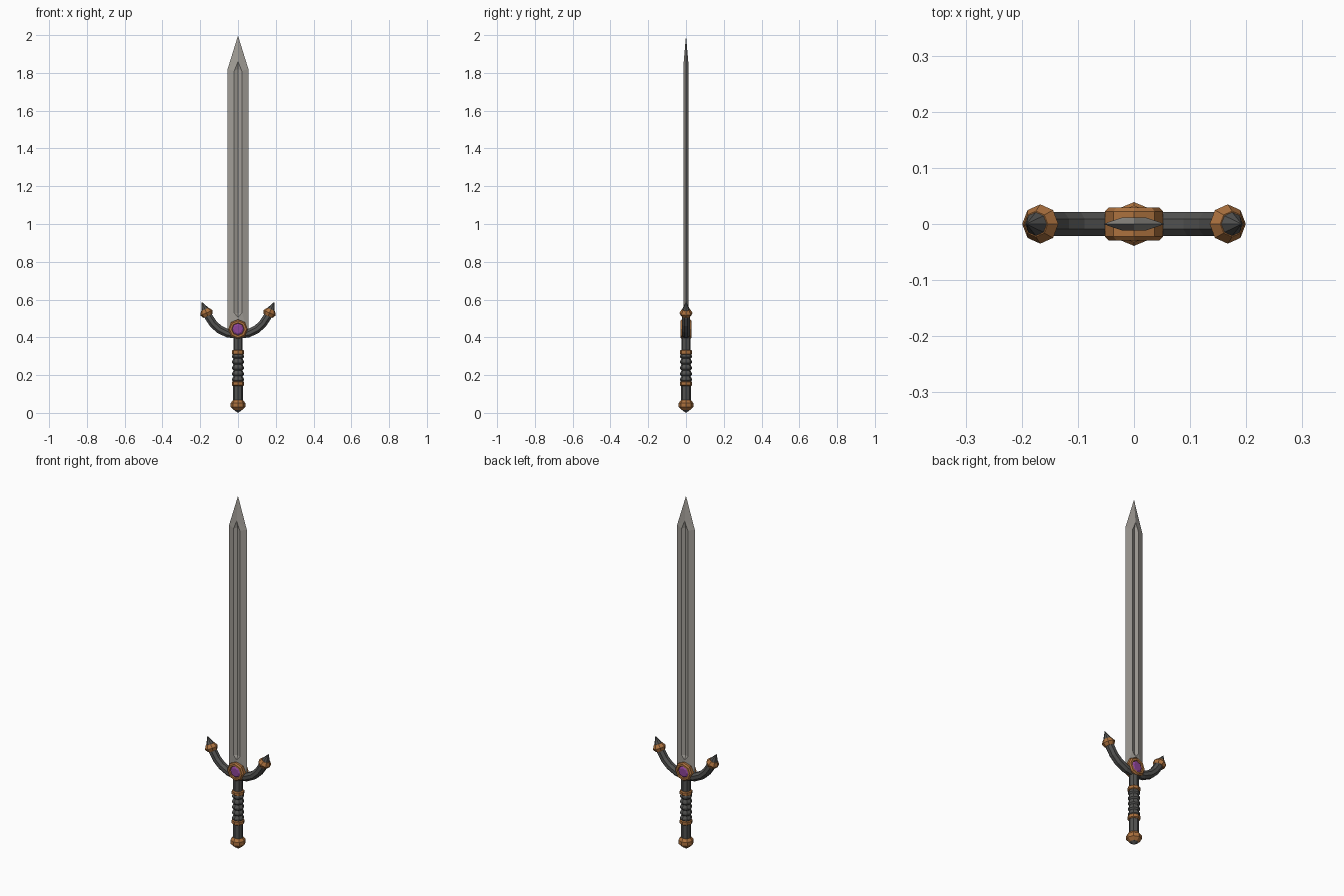
import bpy, bmesh, math
from mathutils import Vector, Matrix

if "Cube" in bpy.data.objects:
    bpy.data.objects.remove(bpy.data.objects["Cube"])


def material(name, rgb):
    m = bpy.data.materials.new(name)
    m.diffuse_color = (*rgb, 1)
    m.use_nodes = True
    m.node_tree.nodes["Principled BSDF"].inputs["Base Color"].default_value = m.diffuse_color
    return m


STEEL = material("pale_steel", (0.36, 0.34, 0.31))
DARK = material("dark_iron", (0.085, 0.085, 0.082))
COPPER = material("copper", (0.42, 0.17, 0.05))
PURPLE = material("purple_gem", (0.27, 0.06, 0.32))


def finish(name, bm, mat, matrix=None):
    bmesh.ops.remove_doubles(bm, verts=bm.verts, dist=1e-5)
    bmesh.ops.recalc_face_normals(bm, faces=bm.faces)
    me = bpy.data.meshes.new(name)
    bm.to_mesh(me)
    bm.free()
    me.materials.append(mat)
    ob = bpy.data.objects.new(name, me)
    if matrix:
        ob.matrix_world = matrix
    bpy.context.collection.objects.link(ob)
    return ob


def skin(bm, rings, cap=True):
    vs = [[bm.verts.new(p) for p in r] for r in rings]
    n = len(vs[0])
    for a, b in zip(vs, vs[1:]):
        for i in range(n):
            j = (i + 1) % n
            bm.faces.new((a[i], a[j], b[j], b[i]))
    if cap:
        bm.faces.new(vs[0])
        bm.faces.new(vs[-1])


def lathe(name, profile, mat, matrix=None, sides=8, closed=False):
    """Turn (radius, height) pairs round z."""
    bm = bmesh.new()
    if closed:
        profile = profile + profile[:1]
    rings = [[(max(r, 1e-4) * math.cos(math.tau * i / sides),
               max(r, 1e-4) * math.sin(math.tau * i / sides), z)
              for i in range(sides)] for r, z in profile]
    skin(bm, rings, not closed)
    return finish(name, bm, mat, matrix)


# Blade: flattened diamond with a V-shaped fuller on both faces
bm = bmesh.new()
T = 0.012
for s in (-1, 1):
    for x in (-1, 1):
        e0, e1, tip = (x * .055, 0, .43), (x * .055, 0, 1.82), (0, 0, 1.997)
        b0, fb = (0, s * T, .43), (0, s * T, .505)
        f0, f1, f2 = (x * .02, s * T, .53), (x * .02, s * T, 1.81), (0, s * T, 1.86)
        g0, g1 = (0, s * .003, .53), (0, s * .003, 1.82)
        for poly in ((e0, e1, f1, f0), (e1, tip, f2), (e1, f2, f1), (e0, f0, fb, b0),
                     (f0, f1, g1, g0), (f1, f2, g1), (fb, f0, g0), (e0, b0, (0, 0, .43))):
            bm.faces.new([bm.verts.new(p) for p in poly])
finish("blade", bm, STEEL)

# Crossguard: octagonal bar swept along an upturned curve
half = [(.055, .421), (.1, .443), (.132, .473), (.155, .508), (.166, .532)]
path = [(-x, z) for x, z in reversed(half)] + [(0, .414)] + half
bm = bmesh.new()
rings = []
for i, (x, z) in enumerate(path):
    a, b = path[max(i - 1, 0)], path[min(i + 1, len(path) - 1)]
    d = Vector((b[0] - a[0], 0, b[1] - a[1])).normalized()
    n = Vector((-d.z, 0, d.x))
    r = 0.0235
    rings.append([Vector((x, 0, z)) + r * (math.cos(t) * n + math.sin(t) * Vector((0, 1, 0)))
                  for t in [math.tau * (k + .5) / 8 for k in range(8)]])
skin(bm, rings)
finish("crossguard", bm, DARK)

# Guard ends: copper collar and dark point
for s, side in ((-1, "left"), (1, "right")):
    m = Matrix.Translation((s * .160, 0, .513)) @ Matrix.Rotation(s * math.radians(23), 4, 'Y')
    lathe(side + "_guard_collar", [(.026, 0), (.035, .018), (.023, .038)], COPPER, m)
    lathe(side + "_guard_point", [(.022, .036), (0, .081)], DARK, m)

# Gem setting: octagonal ring with a gem showing on both faces
m = Matrix.Translation((0, 0, .443)) @ Matrix.Rotation(math.pi / 2, 4, 'X')
lathe("gem_setting", [(.052, -.022), (.052, .022), (.045, .029), (.034, .029),
                      (.031, .022), (.031, -.022), (.034, -.029), (.045, -.029)],
      COPPER, m, closed=True)
lathe("gem", [(.022, -.028), (.032, -.022), (.032, .022), (.022, .028)], PURPLE, m)

# Grip: plain ends with a ribbed middle
ribs = [(.026, .05), (.026, .16)]
step = (.315 - .16) / 5
for i in range(5):
    z = .16 + i * step
    ribs += [(.024, z + .003), (.031, z + step * .35), (.031, z + step * .65)]
ribs += [(.024, .315), (.025, .33), (.025, .41)]
lathe("grip", ribs, DARK)

# Copper grip bands
for name, z in (("lower_band", .155), ("upper_band", .321)):
    lathe(name, [(.027, z - .012), (.033, z - .008), (.033, z + .008), (.027, z + .012)], COPPER)

# Pommel with a dark end point
lathe("pommel", [(.022, .015), (.039, .031), (.039, .052), (.027, .067)], COPPER)
lathe("pommel_point", [(0, 0), (.022, .0155)], DARK)
